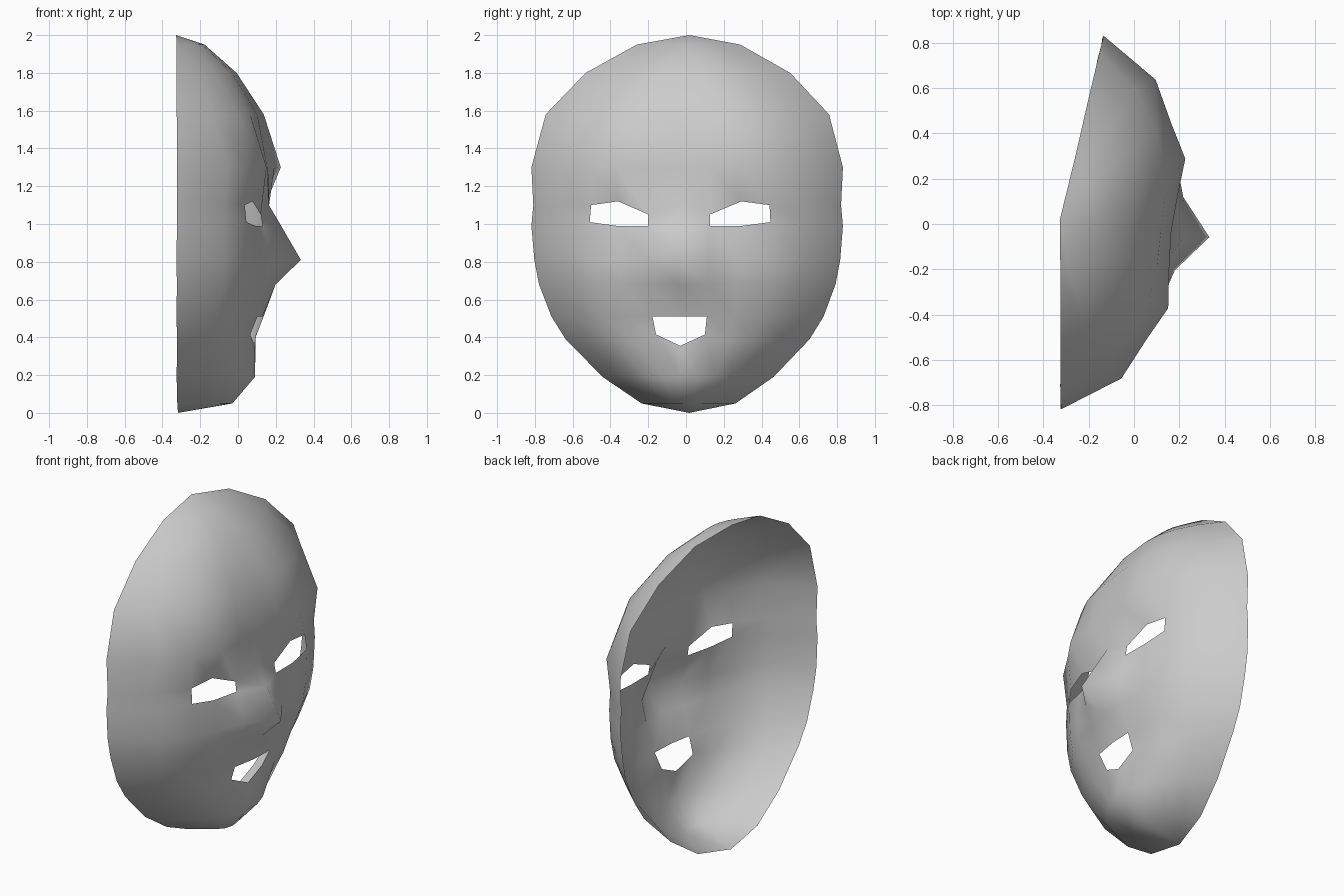
import bpy
import bmesh
from mathutils import Matrix, Vector

cube = bpy.data.objects.get("Cube")
if cube:
    bpy.data.objects.remove(cube)

# One plain material for the shell
grey = bpy.data.materials.new("plain grey")
grey.use_nodes = True
colour = (0.6, 0.6, 0.6, 1)
grey.diffuse_color = colour
grey.node_tree.nodes["Principled BSDF"].inputs["Base Color"].default_value = colour

# Columns from the middle of the face out to the rim, as parts of the half width
COLUMNS = (0, .2, .4, .58, .8, 1)

# Face rows from forehead to chin: height, half width, depth at each column
ROWS = {
    "crown":      (1.95, .275, (-.18, -.185, -.2, -.225, -.26, -.295)),
    "hairline":   (1.8, .545, (-.02, -.02, -.04, -.08, -.16, -.265)),
    "forehead":   (1.58, .755, (.12, .12, .1, .05, -.06, -.24)),
    "brow":       (1.3, .83, (.165, .175, .19, .11, .02, -.23)),
    "upper_lid":  (1.1, .82, (.165, .14, .115, .09, 0, -.23)),
    "lower_lid":  (.99, .83, (.23, .15, .13, .1, 0, -.23)),
    "nose_tip":   (.81, .815, (.335, .2, .15, .1, 0, -.235)),
    "nose_base":  (.68, .79, (.2, .17, .14, .09, -.01, -.235)),
    "upper_lip":  (.51, .725, (.13, .12, .09, .04, -.05, -.245)),
    "lower_lip":  (.39, .65, (.09, .08, .06, .02, -.08, -.25)),
    "chin":       (.19, .455, (.09, .08, .04, -.02, -.12, -.275)),
    "under_chin": (.05, .25, (-.03, -.04, -.08, -.13, -.2, -.295)),
}

# Height nudges that shape the eye and mouth openings
NUDGE = {
    ("upper_lid", 1): -.05, ("upper_lid", 2): .02,
    ("lower_lid", 3): .02,
    ("lower_lip", 0): -.035, ("lower_lip", 1): .025,
}


def is_opening(row, inner):
    """Cells left out for the eyes and the mouth."""
    return (row == "upper_lid" and inner in (1, 2)) or (row == "upper_lip" and inner == 0)


def build_mask():
    bm = bmesh.new()
    last = len(COLUMNS) - 1
    span = range(-last, last + 1)

    # Symmetrical grid of points
    grid = {}
    for name, (height, half, depths) in ROWS.items():
        for c in span:
            k = abs(c)
            side = -1 if c < 0 else 1
            z = height + NUDGE.get((name, k), 0)
            grid[name, c] = bm.verts.new((depths[k], side * COLUMNS[k] * half, z))

    # Skin between neighbouring rows
    names = list(ROWS)
    for upper, lower in zip(names, names[1:]):
        for c in span[:-1]:
            if not is_opening(upper, min(abs(c), abs(c + 1))):
                bm.faces.new((grid[upper, c], grid[lower, c],
                              grid[lower, c + 1], grid[upper, c + 1]))

    # Fans closing the top and the bottom of the shell
    top = bm.verts.new((-.33, 0, 2))
    bottom = bm.verts.new((-.32, 0, 0))
    for c in span[:-1]:
        bm.faces.new((top, grid[names[0], c], grid[names[0], c + 1]))
        bm.faces.new((bottom, grid[names[-1], c + 1], grid[names[-1], c]))

    # The whole face is turned a little to one side
    turn = Matrix.Translation(Vector((0, -.02, 0))) @ Matrix.Rotation(-.114, 4, "Z")
    bm.transform(turn)
    for face in bm.faces:
        face.smooth = True

    mesh = bpy.data.meshes.new("face_mask")
    bm.to_mesh(mesh)
    bm.free()
    mesh.materials.append(grey)
    mask = bpy.data.objects.new("face_mask", mesh)
    bpy.context.collection.objects.link(mask)


build_mask()
